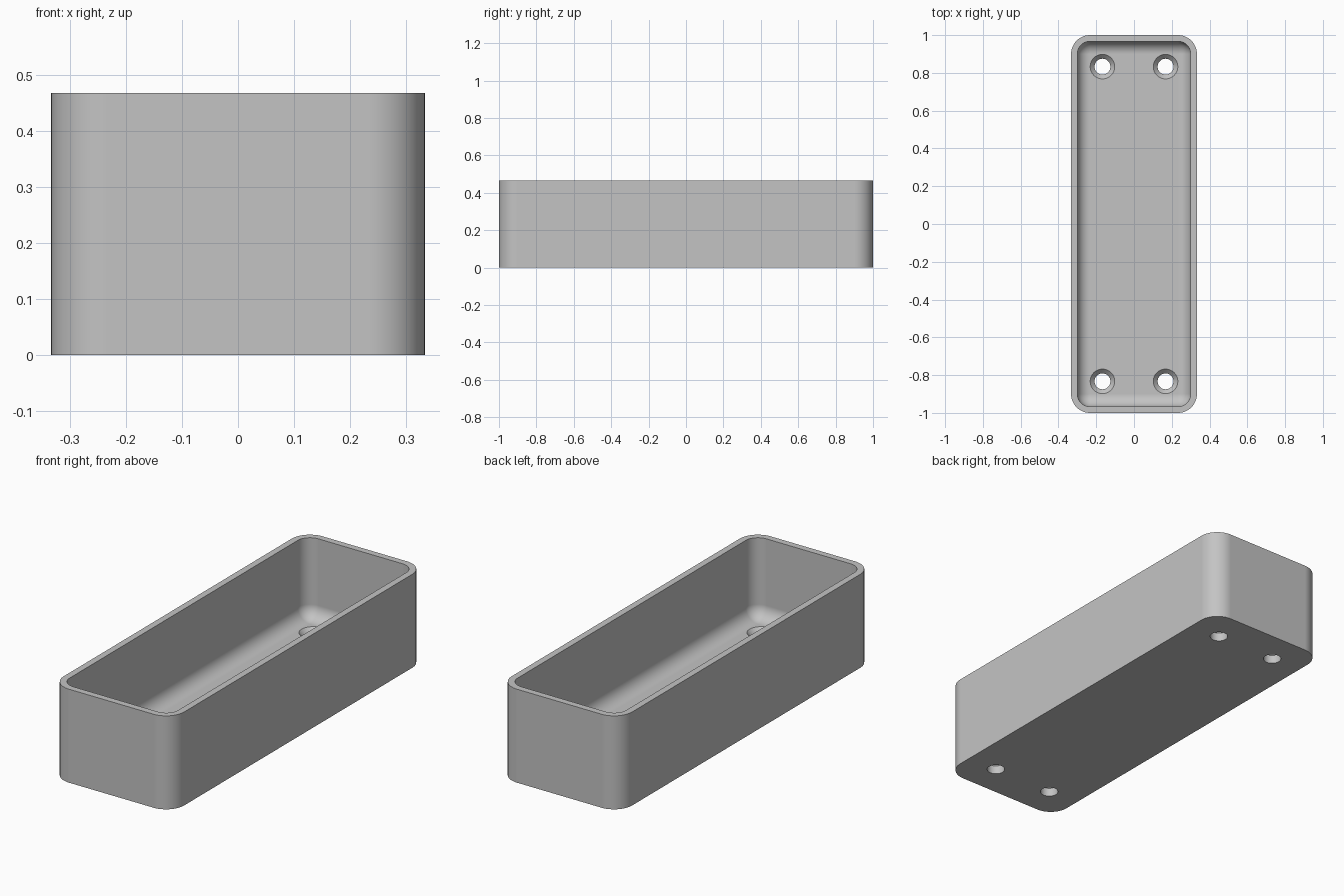
import bpy
import bmesh
from math import sin, cos, pi, radians

cube = bpy.data.objects.get("Cube")
if cube:
    bpy.data.objects.remove(cube, do_unlink=True)

HALF_X, HALF_Y, HEIGHT = 0.333, 1.0, 0.467
WALL, FLOOR, CORNER = 0.033, 0.067, 0.1
FILLET = CORNER - WALL
STEPS = 12

grey = bpy.data.materials.new("plain grey")
grey.use_nodes = True
colour = (0.55, 0.55, 0.55, 1)
grey.diffuse_color = colour
grey.node_tree.nodes["Principled BSDF"].inputs["Base Color"].default_value = colour


def rounded_loop(bm, inset, z):
    """Ring of vertices round a rounded rectangle, inset from the outer wall."""
    r = max(CORNER - inset, 0.0005)
    cx, cy = HALF_X - inset - r, HALF_Y - inset - r
    ring = []
    for q, (sx, sy) in enumerate([(1, 1), (-1, 1), (-1, -1), (1, -1)]):
        for i in range(STEPS + 1):
            a = (q + i / STEPS) * pi / 2
            ring.append(bm.verts.new((sx * cx + r * cos(a), sy * cy + r * sin(a), z)))
    return ring


def skin(bm, rings):
    """Join successive rings with quads and cap both ends."""
    for a, b in zip(rings, rings[1:]):
        for i in range(len(a)):
            j = (i + 1) % len(a)
            bm.faces.new((a[i], a[j], b[j], b[i]))
    bm.faces.new(rings[0][::-1])
    bm.faces.new(rings[-1])


def finish(bm, name):
    bmesh.ops.recalc_face_normals(bm, faces=bm.faces[:])
    mesh = bpy.data.meshes.new(name)
    bm.to_mesh(mesh)
    bm.free()
    mesh.materials.append(grey)
    obj = bpy.data.objects.new(name, mesh)
    bpy.context.collection.objects.link(obj)
    return obj


# Open tray: outer wall, rim, inner wall and filleted floor
bm = bmesh.new()
rings = [rounded_loop(bm, 0, 0), rounded_loop(bm, 0, HEIGHT), rounded_loop(bm, WALL, HEIGHT)]
for i in range(STEPS + 1):
    a = i / STEPS * pi / 2
    rings.append(rounded_loop(bm, WALL + FILLET * (1 - cos(a)), FLOOR + FILLET * (1 - sin(a))))
skin(bm, rings)
bmesh.ops.remove_doubles(bm, verts=bm.verts[:], dist=0.0012)
tray = finish(bm, "tray")

# Countersunk screw holes in the four floor corners
hole_profile = [(0.042, -0.05), (0.042, 0.043), (0.065, FLOOR), (0.065, 0.12)]
bm = bmesh.new()
for x in (-0.167, 0.167):
    for y in (-0.833, 0.833):
        skin(bm, [[bm.verts.new((x + r * cos(k * pi / 24), y + r * sin(k * pi / 24), z))
                   for k in range(48)] for r, z in hole_profile])
cutter = finish(bm, "screw_hole_cutter")
cutter.hide_render = True

cut = tray.modifiers.new("screw holes", "BOOLEAN")
cut.operation = "DIFFERENCE"
cut.solver = "EXACT"
cut.object = cutter
bpy.ops.object.select_all(action="DESELECT")
tray.select_set(True)
bpy.context.view_layer.objects.active = tray
bpy.ops.object.modifier_apply(modifier=cut.name)
bpy.data.objects.remove(cutter, do_unlink=True)

# Smooth curves, crisp rims, level flat faces
bpy.ops.object.shade_smooth_by_angle(angle=radians(30))
level = tray.modifiers.new("flat face normals", "WEIGHTED_NORMAL")
level.keep_sharp = True
